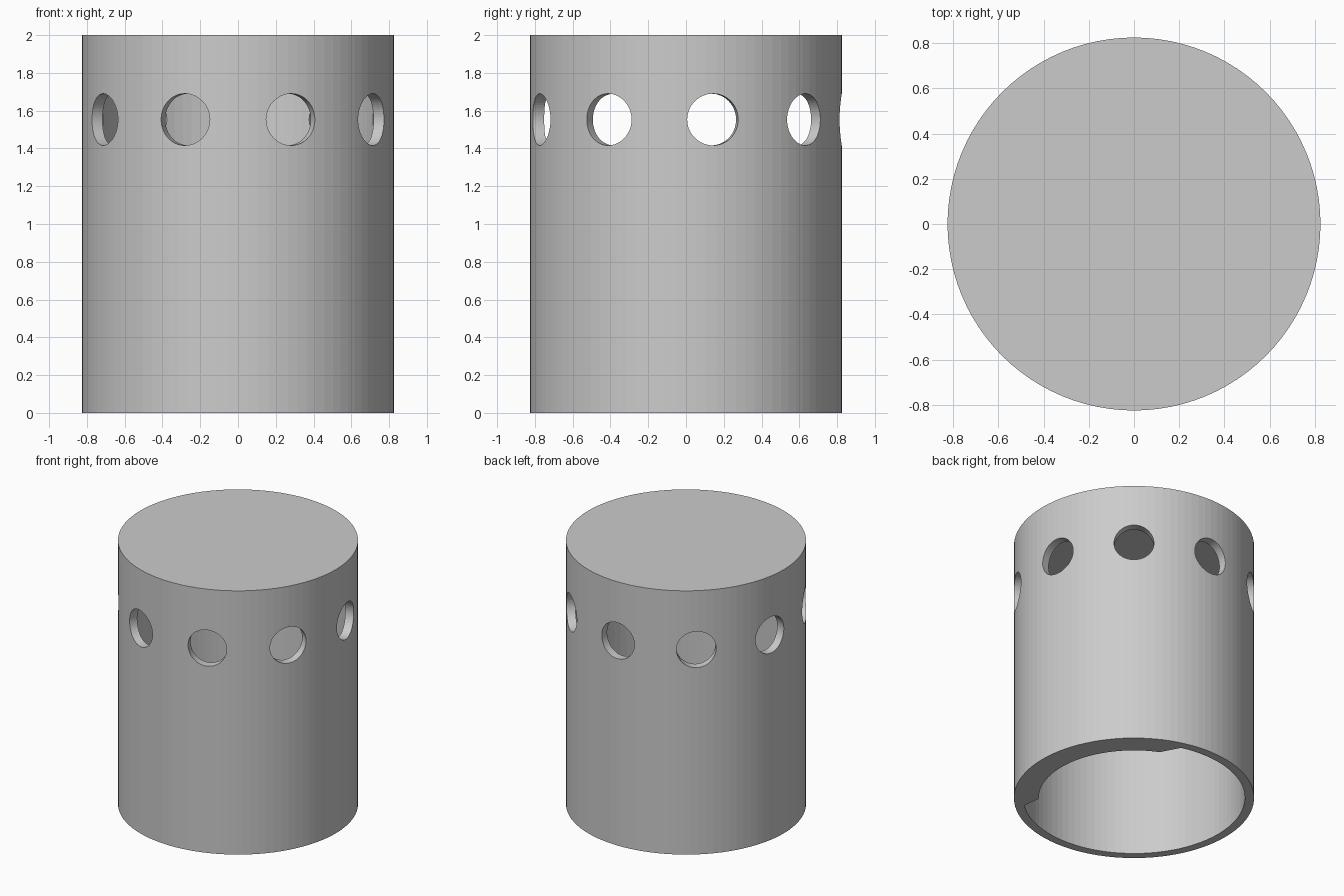
import bpy, bmesh
from math import sin, cos, pi, radians
from mathutils import Matrix

OUTER, BORE, LUG_TIP = 0.825, 0.762, 0.655
HEIGHT, LID = 2.0, 0.065
HOLE_R, HOLE_Z, HOLES = 0.137, 1.553, 9
SEGMENTS = 96

cube = bpy.data.objects.get("Cube")
if cube:
    bpy.data.objects.remove(cube, do_unlink=True)

grey = bpy.data.materials.new("light_grey")
grey.use_nodes = True
grey.diffuse_color = (0.6, 0.6, 0.6, 1)
grey.node_tree.nodes["Principled BSDF"].inputs["Base Color"].default_value = (0.6, 0.6, 0.6, 1)


def make_object(name, bm):
    bmesh.ops.recalc_face_normals(bm, faces=bm.faces)
    mesh = bpy.data.meshes.new(name)
    bm.to_mesh(mesh)
    bm.free()
    mesh.materials.append(grey)
    obj = bpy.data.objects.new(name, mesh)
    bpy.context.collection.objects.link(obj)
    return obj


def ring(bm, radius, z):
    steps = [2 * pi * i / SEGMENTS for i in range(SEGMENTS)]
    return [bm.verts.new((radius * cos(a), radius * sin(a), z)) for a in steps]


def bridge(bm, a, b):
    for i in range(len(a)):
        j = (i + 1) % len(a)
        bm.faces.new((a[i], a[j], b[j], b[i]))


# Hollow canister, closed on top and open below
bm = bmesh.new()
profile = [(OUTER, HEIGHT), (OUTER, 0), (BORE, 0), (BORE, HEIGHT - LID)]
rings = [ring(bm, r, z) for r, z in profile]
for a, b in zip(rings, rings[1:]):
    bridge(bm, a, b)
bm.faces.new(rings[0])
bm.faces.new(rings[-1])
canister = make_object("canister", bm)

# Round vent holes through the wall, one of them at the back
bm = bmesh.new()
for i in range(HOLES):
    place = (Matrix.Rotation(pi / 2 + 2 * pi * i / HOLES, 4, "Z")
             @ Matrix.Translation((0.8, 0, HOLE_Z))
             @ Matrix.Rotation(pi / 2, 4, "Y"))
    bmesh.ops.create_cone(bm, cap_ends=True, segments=64, radius1=HOLE_R,
                          radius2=HOLE_R, depth=0.4, matrix=place)
cutter = make_object("hole_cutter", bm)
cutter.hide_render = True

cut = canister.modifiers.new("vent_holes", "BOOLEAN")
cut.operation = "DIFFERENCE"
cut.solver = "EXACT"
cut.object = cutter
bpy.context.view_layer.objects.active = canister
canister.select_set(True)
bpy.ops.object.modifier_apply(modifier=cut.name)
bpy.data.objects.remove(cutter, do_unlink=True)

# Locking lug inside the rim: sloped top, ends tapering inwards
ROOT = BORE + 0.006
section = [(ROOT, 0, -48, 75.6), (LUG_TIP, 0, -41, 65.5),
           (LUG_TIP, 0.07, -41, 65.5), (ROOT, 0.17, -48, 75.6)]
bm = bmesh.new()
steps = 36
slices = []
for i in range(steps + 1):
    verts = []
    for r, z, start, end in section:
        a = radians(start + (end - start) * i / steps)
        verts.append(bm.verts.new((r * cos(a), r * sin(a), z)))
    slices.append(verts)
for a, b in zip(slices, slices[1:]):
    bridge(bm, a, b)
bm.faces.new(slices[0])
bm.faces.new(slices[-1])
make_object("locking_lug", bm)
